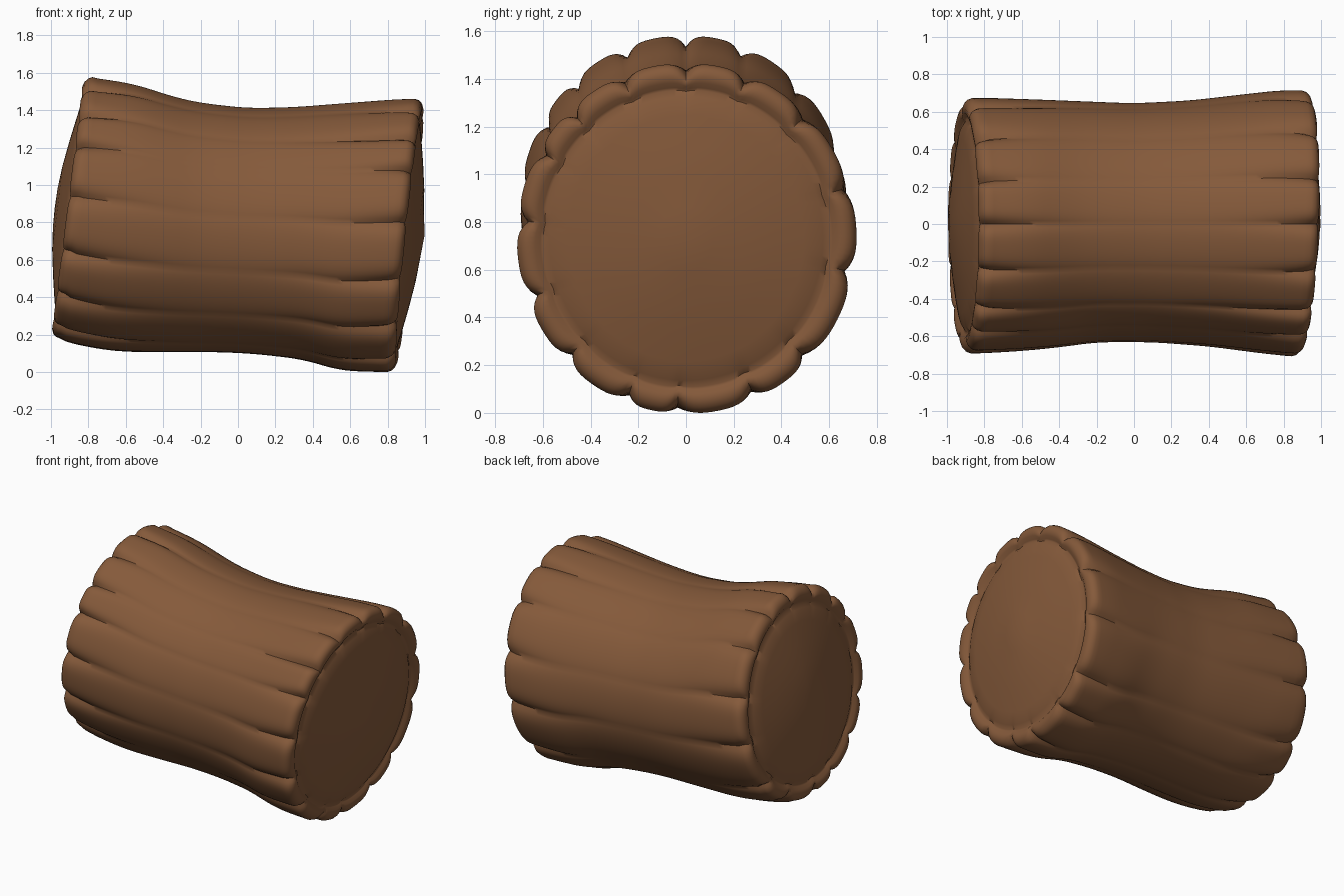
import bpy, bmesh, math, random

if "Cube" in bpy.data.objects:
    bpy.data.objects.remove(bpy.data.objects["Cube"])

random.seed(4)

# Outline of the log, read along x: (x, value)
TOP = [(-1, 1.59), (-.82, 1.59), (-.7, 1.572), (-.55, 1.548), (-.35, 1.48), (-.2, 1.445), (.05, 1.417),
       (.3, 1.422), (.6, 1.447), (.88, 1.47), (1, 1.47)]
BOTTOM = [(-1, .19), (-.92, .16), (-.75, .125), (-.6, .11), (-.1, .11), (.1, .10), (.35, .07),
          (.55, .008), (.8, 0), (1, 0)]
BACK = [(-1, .67), (-.8, .675), (-.5, .665), (0, .645), (.3, .66), (.6, .695), (.8, .717), (1, .712)]
FRONT = [(-1, -.695), (-.85, -.695), (-.6, -.68), (-.4, -.66), (-.2, -.632), (.1, -.632),
         (.4, -.655), (.7, -.695), (.9, -.715), (1, -.715)]
# Angles of the bark grooves, seen from the right end
NOTCHES = [-160, -136, -111, -93, -66, -44, -11, 17, 45, 69, 90, 112, 133, 150, 174]
PER_LOBE = 14


def raw(table, x):
    x = min(max(x, table[0][0]), table[-1][0])
    for (x0, a), (x1, b) in zip(table, table[1:]):
        if x <= x1:
            return a + (b - a) * (x - x0) / (x1 - x0)


def look(table, x):
    # averaged lookup gives a smooth curve
    return sum(raw(table, x + d) for d in (-.08, -.04, 0, .04, .08)) / 5


def point(a, u, inset=0.0, push=0.0, groove=0.0):
    """Point at angle a and fraction u along the log; the end planes are slanted."""
    c, s = math.cos(a), math.sin(a)
    xl = -.91 + .125 * s * .7
    xr = .915 + .105 * s * .72 + .025 * c
    if inset:
        k = max(0, 1 - inset / .7)
        xl = -.91 + (xl + .91) * k
        xr = .915 + (xr - .915) * k
    x = xl + (xr - xl) * u + push
    # section taken at the rim so the caps stay flat
    top, bot = look(TOP, x), look(BOTTOM, x)
    if u in (0, 1):
        rim = (-.91 + .0875 * s) if u == 0 else (.915 + .0756 * s + .025 * c)
        top, bot = look(TOP, rim), look(BOTTOM, rim)
    zc = (top + bot) / 2
    half = (top - bot) / 2 - inset - groove
    side = look(BACK, x) if c > 0 else -look(FRONT, x)
    return (x, c * (side - inset - groove), zc + s * half)


# Angular samples: (angle, groove amount, groove reach at left and right end)
samples = []
n = len(NOTCHES)
reach = [(random.uniform(1.6, 4.5), random.uniform(1.6, 4.5)) for _ in range(n)]
for i in range(n):
    a0 = NOTCHES[i]
    a1 = NOTCHES[(i + 1) % n] + (360 if i == n - 1 else 0)
    for j in range(PER_LOBE):
        t = j / PER_LOBE
        g = abs(2 * t - 1) ** 4
        samples.append((math.radians(a0 + (a1 - a0) * t), g, reach[i if t < .5 else (i + 1) % n]))

# Rings from the left cap, along the bark, to the right cap:
# (u, inset from the bark surface, outward push)
RIM = [(.0, -.045), (.008, -.022), (.025, -.006), (.05, .003), (.08, -.002), (.1, -.016), (.112, -.02)]
CAP = [(.14, -.004), (.22, .012), (.34, .034), (.48, .056), (.6, .067)]
ends = RIM + CAP
rings = [(0, i, -p) for i, p in reversed(ends)]
rings += [(k / 48, 0, 0) for k in range(2, 47)]
rings += [(1, i, p) for i, p in ends]

bm = bmesh.new()
loops = []
for u, inset, push in rings:
    loop = []
    for a, g, (rl, rr) in samples:
        e = abs(2 * u - 1)
        fade = e ** (rl if u < .5 else rr)
        on_rim = max(0, 1 - inset / .13)
        groove = g * (.004 + .044 * fade) * on_rim
        dent = g * .016 * on_rim * (inset > 0) * (1 if u == 0 else -1)
        loop.append(bm.verts.new(point(a, u, inset, push + dent, groove)))
    loops.append(loop)
m = len(samples)
for A, B in zip(loops, loops[1:]):
    for i in range(m):
        j = (i + 1) % m
        bm.faces.new((A[i], A[j], B[j], B[i]))
# Close the domed cut ends
for loop, tip in ((loops[0], -.07), (loops[-1], .073)):
    mid = sum((v.co for v in loop), loop[0].co * 0) / m
    mid.x = -.91 + tip if tip < 0 else .925 + tip
    c = bm.verts.new(mid)
    for i in range(m):
        bm.faces.new((loop[i], loop[(i + 1) % m], c))
bmesh.ops.recalc_face_normals(bm, faces=bm.faces)
low = min(v.co.z for v in bm.verts)
for v in bm.verts:
    v.co.z -= low

me = bpy.data.meshes.new("log")
bm.to_mesh(me)
bm.free()
log = bpy.data.objects.new("log", me)
bpy.context.collection.objects.link(log)

# Single brown wood colour
mat = bpy.data.materials.new("brown wood")
mat.diffuse_color = (.235, .102, .043, 1)
mat.use_nodes = True
mat.node_tree.nodes["Principled BSDF"].inputs["Base Color"].default_value = mat.diffuse_color
me.materials.append(mat)

bpy.context.view_layer.objects.active = log
log.select_set(True)
bpy.ops.object.shade_smooth_by_angle(angle=math.radians(50))
